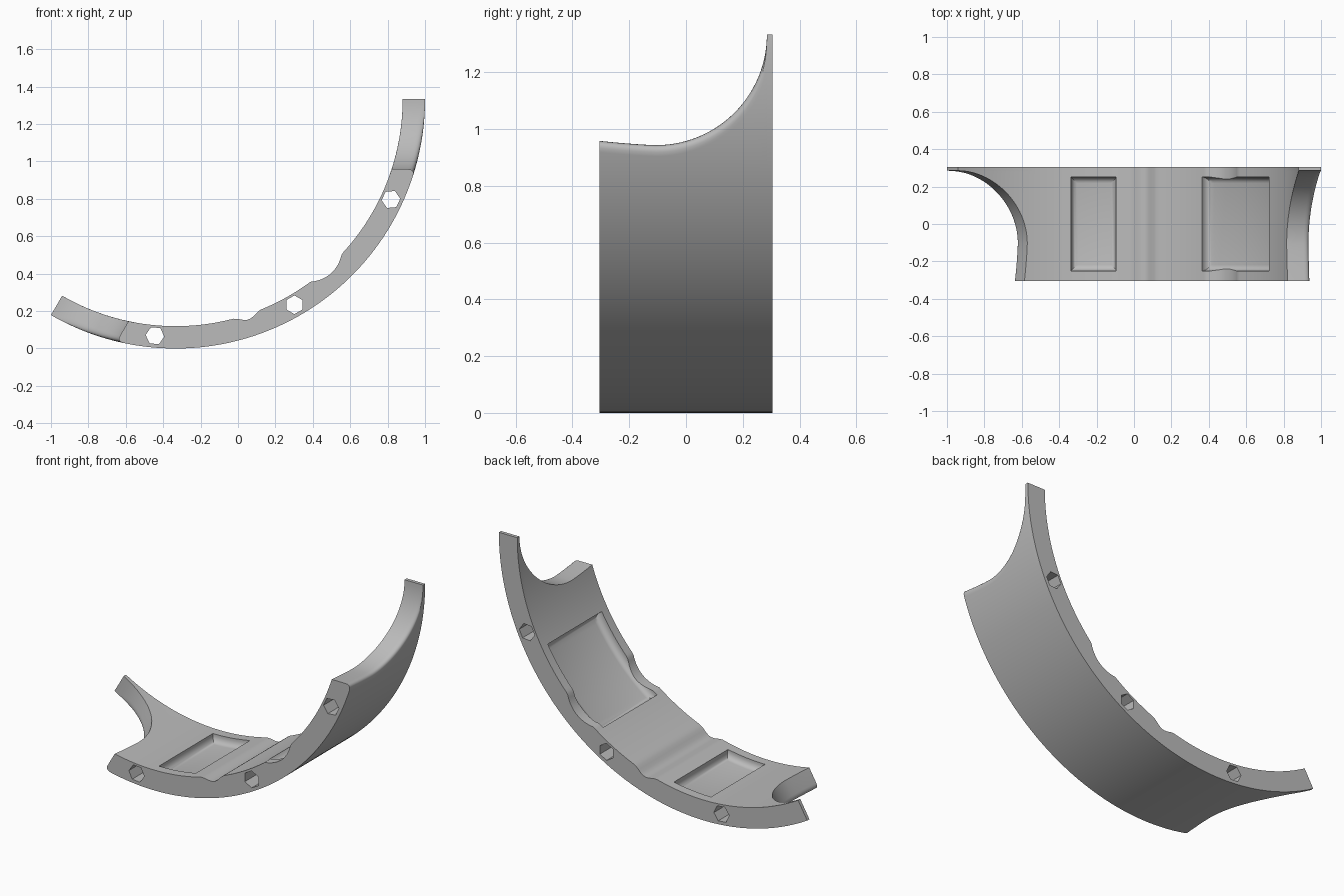
import bpy, bmesh
from math import sin, cos, asin, atan2, hypot, sqrt, degrees, radians, pi

if "Cube" in bpy.data.objects:
    bpy.data.objects.remove(bpy.data.objects["Cube"], do_unlink=True)

R_OUT, R_IN = 4 / 3, 1.214          # bracket arc radii
CX, CZ = -1 / 3, 4 / 3              # arc centre
HALF = 0.305                        # half depth along y
NOTCH_Y, NOTCH_R = -0.105, 0.39     # end notch circle

metal = bpy.data.materials.new("plain grey")
metal.use_nodes = True
grey = (0.5, 0.5, 0.5, 1)
metal.diffuse_color = grey
metal.node_tree.nodes["Principled BSDF"].inputs["Base Color"].default_value = grey


def polar(r, deg, y):
    """Point at an angle measured from straight down, towards +x."""
    a = radians(deg)
    return (CX + r * sin(a), y, CZ - r * cos(a))


def loft(name, rings, caps=True):
    """Skin a list of closed rings of equal length."""
    bm = bmesh.new()
    rows = [[bm.verts.new(p) for p in ring] for ring in rings]
    n = len(rows[0])
    for a, b in zip(rows, rows[1:]):
        for i in range(n):
            j = (i + 1) % n
            bm.faces.new((a[i], a[j], b[j], b[i]))
    for row in (rows[0], rows[-1]):
        if caps:
            bm.faces.new(row)
        else:                        # strip of quads across the ring
            for i in range(n // 2 - 1):
                bm.faces.new((row[i], row[i + 1], row[n - 2 - i], row[n - 1 - i]))
    bmesh.ops.recalc_face_normals(bm, faces=bm.faces)
    me = bpy.data.meshes.new(name)
    bm.to_mesh(me)
    bm.free()
    ob = bpy.data.objects.new(name, me)
    bpy.context.collection.objects.link(ob)
    me.materials.append(metal)
    return ob


def inner_radius(deg):
    """Inner face with a soft groove and a rounder scoop."""
    r = R_IN
    g = abs(deg - 18.3) / 3.9
    if g < 1:
        r += 0.027 * cos(g * pi / 2) ** 2
    s = abs(deg - 41.7) / 5.3
    if s < 1:
        r += 0.034 * (1 - s * s)
    return r


def notch_depth(y):
    if y >= NOTCH_Y + NOTCH_R - 1e-5:
        return 0
    if y > NOTCH_Y:
        return sqrt(NOTCH_R ** 2 - (y - NOTCH_Y) ** 2)
    return NOTCH_R - 0.015 * ((NOTCH_Y - y) / 0.2) ** 1.4


def section(y):
    """Closed cross-section: inner arc, right end, outer arc, left end."""
    h = notch_depth(y)
    f = min(0.036, 0.35 * h + 1e-4)
    end_in = 90 - degrees(asin(h / R_IN))
    end_out = 90 - degrees(asin((h + f) / R_OUT))
    # rounded outer corner of the right end, as radius and angle
    u0, u2 = sqrt(R_OUT ** 2 - h * h), sqrt(R_OUT ** 2 - (h + f) ** 2)
    corner = []
    for k in range(6):
        t = k / 6
        u = (1 - t) ** 2 * (u0 - f) + 2 * t * (1 - t) * u0 + t * t * u2
        v = h + t * t * f
        corner.append((hypot(u, v), 90 - degrees(atan2(v, u))))

    def arc(end):
        right = [70 + (end - 70) * k / 10 for k in range(1, 11)]
        return [60 - a for a in reversed(right)] + [-10 + 0.8 * k for k in range(101)] + right

    pts = [(inner_radius(a), a) for a in arc(end_in)] + corner
    pts += [(R_OUT, a) for a in reversed(arc(end_out))]
    pts += [(r, 60 - a) for r, a in reversed(corner)]
    return [polar(r, a, y) for r, a in pts]


# curved bracket body with notched ends
ys = [-HALF + k * 0.04 for k in range(5)]
ys += [NOTCH_Y + NOTCH_R * sin(pi / 2 * k / 28) for k in range(29)] + [HALF]
body = loft("curved_bracket", [section(y) for y in ys])


def pocket(name, a0, a1):
    """Recess with filleted walls following the arc."""
    rings = []
    for r, inset in ((1.17, 0), (1.228, 0), (1.242, 0.005), (1.252, 0.013), (1.257, 0.022), (1.259, 0.032)):
        d, w = degrees(inset / r), 0.25 - inset
        angs = [a0 + d + (a1 - a0 - 2 * d) * k / 24 for k in range(25)]
        rings.append([polar(r, a, -w) for a in angs] + [polar(r, a, w) for a in reversed(angs)])
    return loft(name, rings, caps=False)


def hex_hole(name, deg):
    """Through hole that turns with the arc."""
    x, _, z = polar(1.27, deg, 0)
    turn = radians(deg - 30 + 90)
    return loft(name, [[(x + 0.05 * cos(turn + k * pi / 3), y, z + 0.05 * sin(turn + k * pi / 3))
                        for k in range(6)] for y in (-0.5, 0.5)])


cutters = [pocket("small_pocket", -0.2, 11.2), pocket("large_pocket", 35, 60.3)]
cutters += [hex_hole("hex_hole", a) for a in (-5, 30, 65)]

bpy.context.view_layer.objects.active = body
for cutter in cutters:
    mod = body.modifiers.new("cut", "BOOLEAN")
    mod.operation = "DIFFERENCE"
    mod.solver = "EXACT"
    mod.object = cutter
    bpy.ops.object.modifier_apply(modifier=mod.name)
    bpy.data.objects.remove(cutter, do_unlink=True)

bpy.ops.object.select_all(action="DESELECT")
body.select_set(True)
bpy.ops.object.shade_smooth_by_angle(angle=radians(30))
